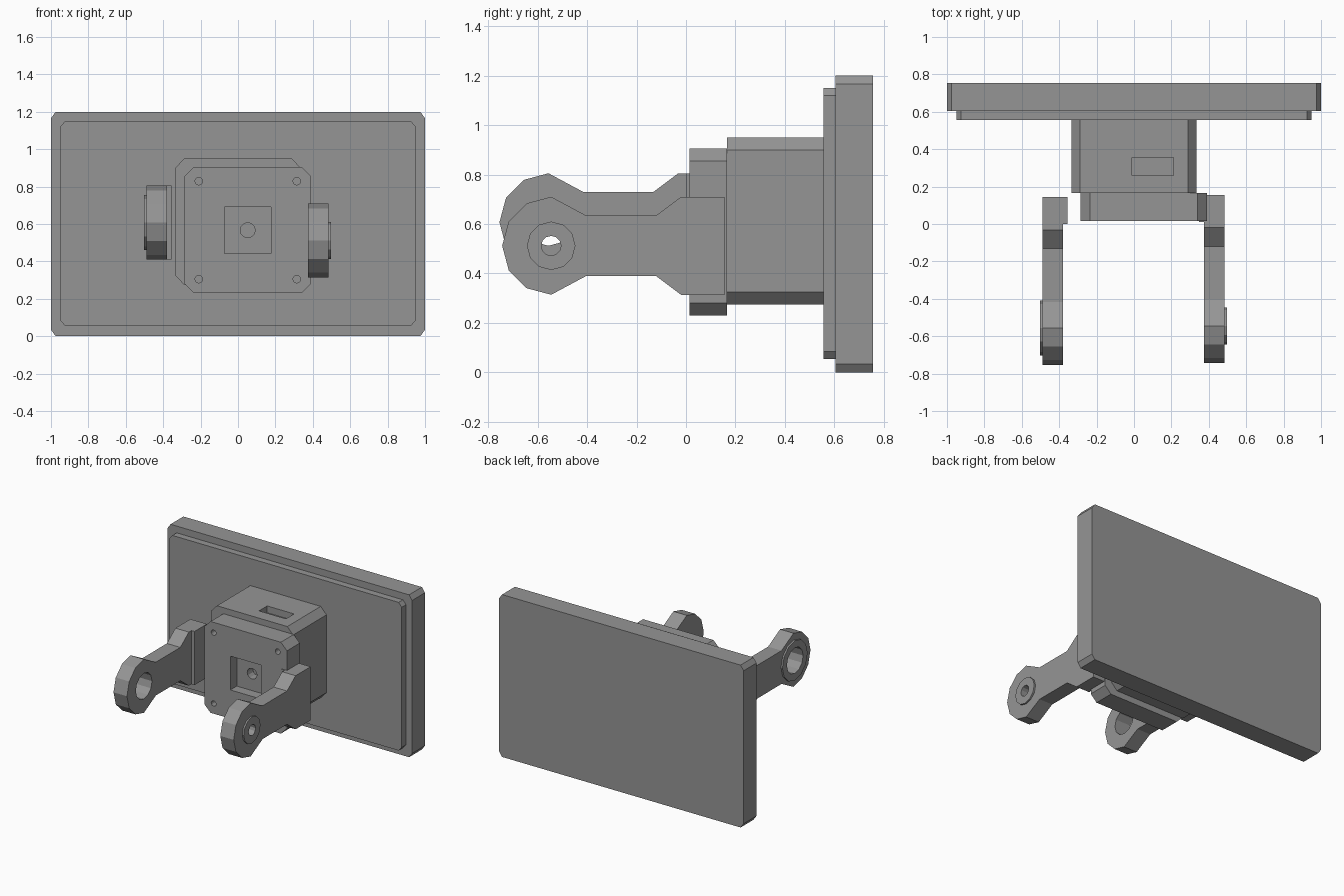
import bpy, bmesh
from math import sin, cos, pi
from mathutils import Vector

cube = bpy.data.objects.get("Cube")
if cube:
    bpy.data.objects.remove(cube, do_unlink=True)

grey = bpy.data.materials.new("mid grey")
grey.use_nodes = True
grey.diffuse_color = (0.3, 0.3, 0.3, 1)
grey.node_tree.nodes["Principled BSDF"].inputs["Base Color"].default_value = grey.diffuse_color


def prism(name, profile, axis, lo, hi):
    """Extrude a 2D profile along x (profile is y, z) or y (profile is x, z)."""
    bm = bmesh.new()
    place = {"x": lambda a, b: (lo, a, b), "y": lambda a, b: (a, lo, b)}[axis]
    face = bm.faces.new([bm.verts.new(place(a, b)) for a, b in profile])
    out = bmesh.ops.extrude_face_region(bm, geom=[face])
    step = Vector((hi - lo, 0, 0)) if axis == "x" else Vector((0, hi - lo, 0))
    bmesh.ops.translate(bm, vec=step, verts=[v for v in out["geom"] if isinstance(v, bmesh.types.BMVert)])
    bmesh.ops.recalc_face_normals(bm, faces=bm.faces)
    mesh = bpy.data.meshes.new(name)
    bm.to_mesh(mesh)
    bm.free()
    mesh.materials.append(grey)
    obj = bpy.data.objects.new(name, mesh)
    bpy.context.collection.objects.link(obj)
    return obj


def rect(x0, x1, z0, z1, cx=0, cz=0):
    """Rectangle outline, with chamfered corners if cx and cz are given."""
    if not cx:
        return [(x0, z0), (x1, z0), (x1, z1), (x0, z1)]
    return [(x0 + cx, z0), (x1 - cx, z0), (x1, z0 + cz), (x1, z1 - cz),
            (x1 - cx, z1), (x0 + cx, z1), (x0, z1 - cz), (x0, z0 + cz)]


def circle(a, b, r, n=12):
    return [(a + r * sin(2 * pi * i / n), b + r * cos(2 * pi * i / n)) for i in range(n)]


def cut(obj, *cutters):
    """Subtract each cutter from the part, then discard it."""
    bpy.context.view_layer.objects.active = obj
    for c in cutters:
        c.hide_render = True
        mod = obj.modifiers.new("cut", "BOOLEAN")
        mod.operation, mod.solver, mod.object = "DIFFERENCE", "EXACT", c
        bpy.ops.object.modifier_apply(modifier=mod.name)
        bpy.data.objects.remove(c, do_unlink=True)


# Back panel and its raised step
prism("back_panel", rect(-1, 1, 0, 1.2, 0.025, 0.035), "y", 0.605, 0.755)
prism("panel_step", rect(-0.95, 0.95, 0.055, 1.15, 0.025, 0.03), "y", 0.555, 0.605)

# Central housing with a slot in the top
housing = prism("housing", rect(-0.335, 0.335, 0.275, 0.95, 0.047, 0.05), "y", 0.165, 0.555)
cut(housing, prism("slot_cutter", rect(-0.01, 0.21, 0.9, 1.0), "y", 0.26, 0.355))

# Front flange with square pocket, shaft hole and four screw holes
fx, fz = 0.052, 0.567
flange = prism("front_flange", rect(-0.285, 0.39, 0.23, 0.905, 0.05, 0.05), "y", 0.015, 0.165)
cut(flange,
    prism("pocket_cutter", rect(fx - 0.125, fx + 0.125, fz - 0.125, fz + 0.125), "y", -0.05, 0.09),
    prism("shaft_cutter", circle(fx, fz, 0.04), "y", 0.05, 0.155),
    *[prism("screw_cutter", circle(fx + sx * 0.262, fz + sz * 0.262, 0.02), "y", -0.05, 0.115)
      for sx in (-1, 1) for sz in (-1, 1)])


def arm(side, x_in, x_out, x_pad, x_boss, hy, hz, boss_r, hole_r):
    """Arm with a twelve-sided hub, a waisted stem, an inner pad and an outer boss."""
    hub = [(hy - 0.198 * sin(i * pi / 6), hz + 0.198 * cos(i * pi / 6)) for i in range(7)]
    stem = [(hy + a, hz + b) for a, b in
            ((0.14, -0.123), (0.425, -0.123), (0.525, -0.198), (0.7, -0.198),
             (0.7, 0.198), (0.525, 0.198), (0.425, 0.123), (0.14, 0.123))]
    body = prism(side + "_arm", hub + stem, "x", x_in, x_out)
    boss = prism(side + "_arm_boss", circle(hy, hz, boss_r), "x", x_out, x_boss)
    for part in (body, boss):
        cut(part, prism("hole_cutter", circle(hy, hz, hole_r), "x", x_in * 0.8, x_out * 1.2))
    prism(side + "_arm_pad", rect(hy + 0.555, hy + 0.7, hz - 0.198, hz + 0.198), "x", x_pad, x_in)


# Side arms
arm("left", 0.375, 0.485, 0.348, 0.497, -0.545, 0.512, 0.098, 0.04)
arm("right", -0.38, -0.49, -0.355, -0.502, -0.556, 0.607, 0.147, 0.095)
